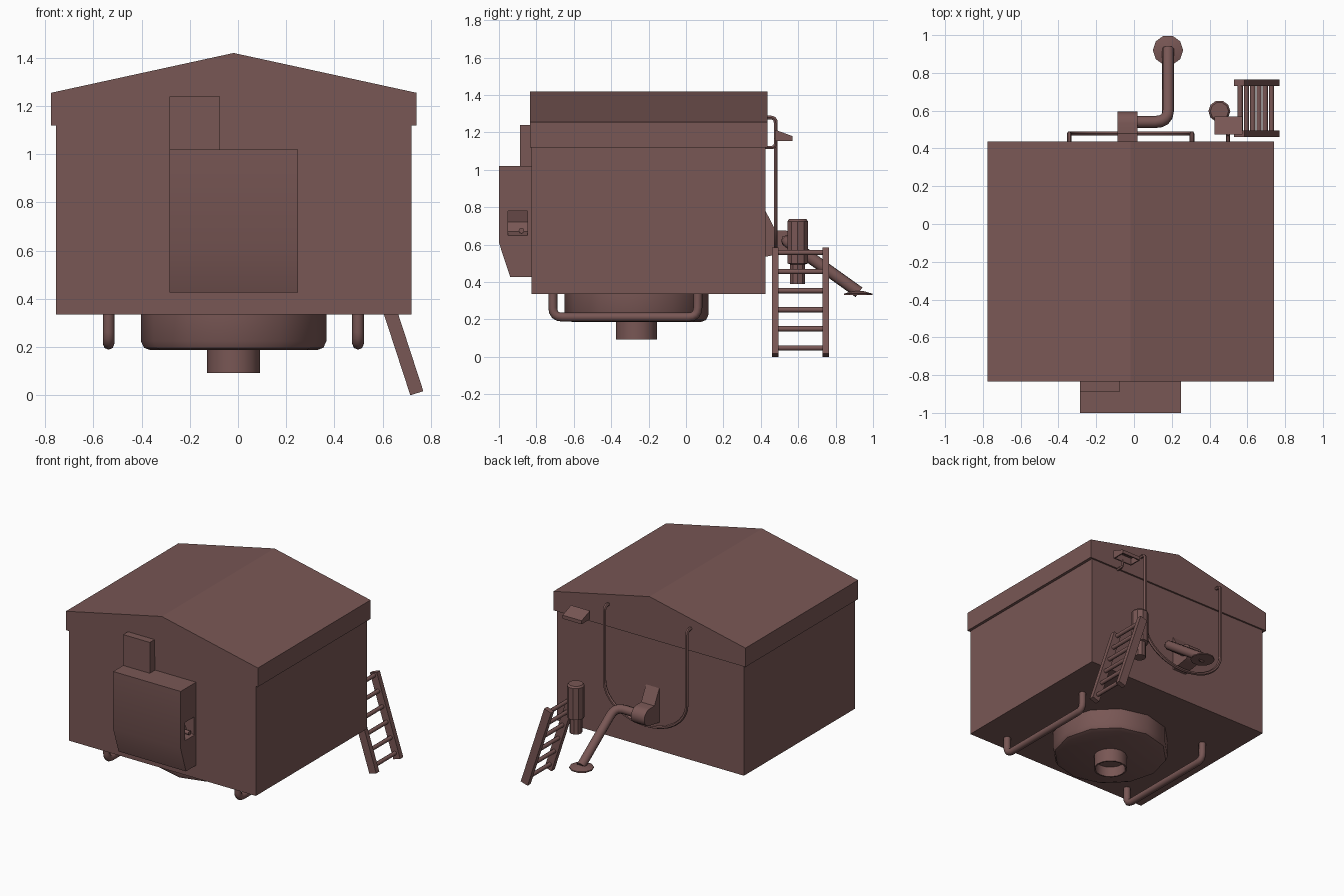
import bpy, bmesh, math
from mathutils import Vector

if "Cube" in bpy.data.objects:
    bpy.data.objects.remove(bpy.data.objects["Cube"])

mat = bpy.data.materials.new("brown_paint")
mat.diffuse_color = (0.19, 0.095, 0.09, 1)
mat.use_nodes = True
mat.node_tree.nodes["Principled BSDF"].inputs["Base Color"].default_value = mat.diffuse_color


def finish(ob, smooth=None):
    ob.data.materials.append(mat)
    if smooth:
        bpy.ops.object.select_all(action='DESELECT')
        ob.select_set(True)
        bpy.context.view_layer.objects.active = ob
        bpy.ops.object.shade_smooth_by_angle(angle=math.radians(smooth))
    return ob


def from_bmesh(name, bm, smooth=None):
    bmesh.ops.recalc_face_normals(bm, faces=bm.faces)
    me = bpy.data.meshes.new(name)
    bm.to_mesh(me)
    bm.free()
    ob = bpy.data.objects.new(name, me)
    bpy.context.collection.objects.link(ob)
    return finish(ob, smooth)


def prism(name, pts, axis, a, b, smooth=None):
    """Extrude a profile along axis: 'x' takes (y, z) points, 'y' takes (x, z)."""
    bm = bmesh.new()
    place = (lambda p: (a, *p)) if axis == 'x' else (lambda p: (p[0], a, p[1]))
    face = bm.faces.new([bm.verts.new(place(p)) for p in pts])
    ext = bmesh.ops.extrude_face_region(bm, geom=[face])
    verts = [g for g in ext['geom'] if isinstance(g, bmesh.types.BMVert)]
    bmesh.ops.translate(bm, verts=verts, vec=(b - a, 0, 0) if axis == 'x' else (0, b - a, 0))
    return from_bmesh(name, bm, smooth)


def box(name, x0, x1, y0, y1, z0, z1):
    return prism(name, [(y0, z0), (y1, z0), (y1, z1), (y0, z1)], 'x', x0, x1)


def lathe(name, x, y, profile, n, smooth=35):
    """Revolve (radius, z) points; radius 0 closes the end."""
    bm = bmesh.new()
    rings = []
    for r, z in profile:
        if r == 0:
            rings.append([bm.verts.new((x, y, z))] * n)
        else:
            rings.append([bm.verts.new((x + r * math.cos(2 * math.pi * i / n),
                                        y + r * math.sin(2 * math.pi * i / n), z)) for i in range(n)])
    for lo, hi in zip(rings, rings[1:]):
        for i in range(n):
            j = (i + 1) % n
            bm.faces.new(list(dict.fromkeys([lo[i], lo[j], hi[j], hi[i]])))
    return from_bmesh(name, bm, smooth)


def rounded(pts, r, steps=4):
    """Round the inner corners of a path."""
    pts = [Vector(p) for p in pts]
    out = [pts[0]]
    for p, c, q in zip(pts, pts[1:], pts[2:]):
        a, b = c + (p - c).normalized() * r, c + (q - c).normalized() * r
        for i in range(steps + 1):
            t = i / steps
            out.append(a * (1 - t) ** 2 + c * 2 * t * (1 - t) + b * t * t)
    return out + [pts[-1]]


def tube(name, pts, radius, res=2):
    cu = bpy.data.curves.new(name, 'CURVE')
    cu.dimensions = '3D'
    cu.bevel_depth, cu.bevel_resolution, cu.use_fill_caps = radius, res, True
    sp = cu.splines.new('POLY')
    sp.points.add(len(pts) - 1)
    for p, co in zip(sp.points, pts):
        p.co = (*co, 1)
    ob = bpy.data.objects.new(name, cu)
    bpy.context.collection.objects.link(ob)
    bpy.ops.object.select_all(action='DESELECT')
    ob.select_set(True)
    bpy.context.view_layer.objects.active = ob
    bpy.ops.object.convert(target='MESH')
    return finish(bpy.context.object, 50)


# Cabin body and gabled roof
box("cabin_body", -0.755, 0.72, -0.827, 0.425, 0.335, 1.13)
prism("gable_roof", [(-0.775, 1.12), (0.74, 1.12), (0.74, 1.255), (-0.018, 1.42), (-0.775, 1.255)],
      'y', -0.833, 0.437)

# Front cabinet with a dispenser recess in its right side
cabinet = prism("front_cabinet", [(-0.82, 1.02), (-1.0, 1.02), (-1.0, 0.61), (-0.94, 0.427), (-0.82, 0.427)],
                'x', -0.285, 0.248, 30)
cutter = prism("recess_cutter", [(0.3, 0.78), (0.19, 0.78), (0.17, 0.72), (0.19, 0.67), (0.248, 0.65), (0.3, 0.65)],
               'y', -0.953, -0.848)
cutter.hide_render = True
cutter.hide_viewport = True
cut = cabinet.modifiers.new("recess", 'BOOLEAN')
cut.object, cut.operation, cut.solver = cutter, 'DIFFERENCE', 'EXACT'
tube("recess_knob", [(0.17, -0.88, 0.675), (0.235, -0.88, 0.675)], 0.015)
box("cabinet_duct", -0.285, -0.075, -0.887, -0.82, 1.02, 1.24)

# Round tank and hollow outlet under the floor
lathe("under_tank", -0.018, -0.265, [(0, 0.34), (0.385, 0.34), (0.385, 0.225), (0.372, 0.197), (0.345, 0.187),
                                     (0, 0.187)], 12)
lathe("tank_outlet", -0.018, -0.265, [(0, 0.19), (0.11, 0.19), (0.11, 0.093), (0.1, 0.093), (0.1, 0.165),
                                      (0, 0.165)], 16)

# Pipe rails on both sides of the tank
for side, x in (("left", -0.537), ("right", 0.498)):
    tube(side + "_floor_rail", rounded([(x, -0.712, 0.34), (x, -0.712, 0.213), (x, 0.063, 0.213),
                                        (x, 0.063, 0.34)], 0.05), 0.024)

# Leaning ladder
foot, lean = Vector((0.742, 0, 0.004)), Vector((-0.325, 0, 1))
for name, y0, y1 in (("ladder_inner_rail", 0.46, 0.495), ("ladder_outer_rail", 0.73, 0.765)):
    top = foot + lean * 0.57
    prism(name, [(foot.x - 0.027, 0.0), (foot.x + 0.027, 0.017), (top.x + 0.027, 0.585),
                 (top.x - 0.027, 0.568)], 'y', y0, y1)
for i in range(6):
    p = foot + lean * (0.044 + i * 0.102)
    tube(f"ladder_rung_{i + 1}", [(p.x, 0.48, p.z), (p.x, 0.745, p.z)], 0.014)

# Two-step canister behind the wall
lathe("canister", 0.452, 0.597, [(0, 0.39), (0.042, 0.39), (0.042, 0.495), (0.058, 0.5), (0.058, 0.725),
                                 (0.048, 0.737), (0, 0.737)], 10)

# Hanging hose: hooks out of the gable and sags in a U
xc, half, y = -0.018, 0.325, 0.48
sag = [(xc + half * math.cos(t), y, 0.75 - 0.23 * math.sin(t))
       for t in (math.pi * i / 16 for i in range(17))]
start = rounded([(xc + half, 0.43, 1.28), (xc + half, y, 1.28), sag[0]], 0.03)[:-1]
end = [(2 * xc - p[0], p[1], p[2]) for p in reversed(start)]
tube("hanging_hose", start + sag + end, 0.012, 1)

# Wall blower: sloped chute running into a rounded housing
arc = [(0.535 + 0.06 * math.cos(t), 0.615 + 0.06 * math.sin(t))
       for t in (math.pi / 2 - math.pi * i / 8 for i in range(9))]
prism("blower_housing", [(0.42, 0.535), (0.42, 0.79), (0.48, 0.675)] + arc, 'x', -0.087, 0.018, 30)

# Discharge pipe and its flared foot
tube("discharge_pipe", rounded([(0, 0.54, 0.62), (0.18, 0.54, 0.62), (0.18, 0.925, 0.345)], 0.07), 0.032)
lathe("pipe_foot", 0.18, 0.92, [(0, 0.33), (0.08, 0.33), (0.08, 0.338), (0.03, 0.352), (0, 0.352)], 10)

# Hooded lamp on a bent arm, open underneath
slope = [(0.475, 1.215), (0.57, 1.18)]
prism("lamp_hood_top", slope + [(0.57, 1.172), (0.475, 1.207)], 'x', 0.425, 0.575)
for side, x in (("left", 0.425), ("right", 0.567)):
    prism(f"lamp_hood_{side}", [(0.475, 1.155), (0.57, 1.155), (0.57, 1.18), (0.475, 1.215)], 'x', x, x + 0.008)
box("lamp_hood_front", 0.425, 0.575, 0.562, 0.57, 1.155, 1.178)
box("lamp_hood_back", 0.425, 0.575, 0.475, 0.483, 1.155, 1.21)
tube("lamp_arm", rounded([(0.498, 0.42, 1.12), (0.498, 0.478, 1.12), (0.498, 0.478, 1.17)], 0.02), 0.01, 1)
